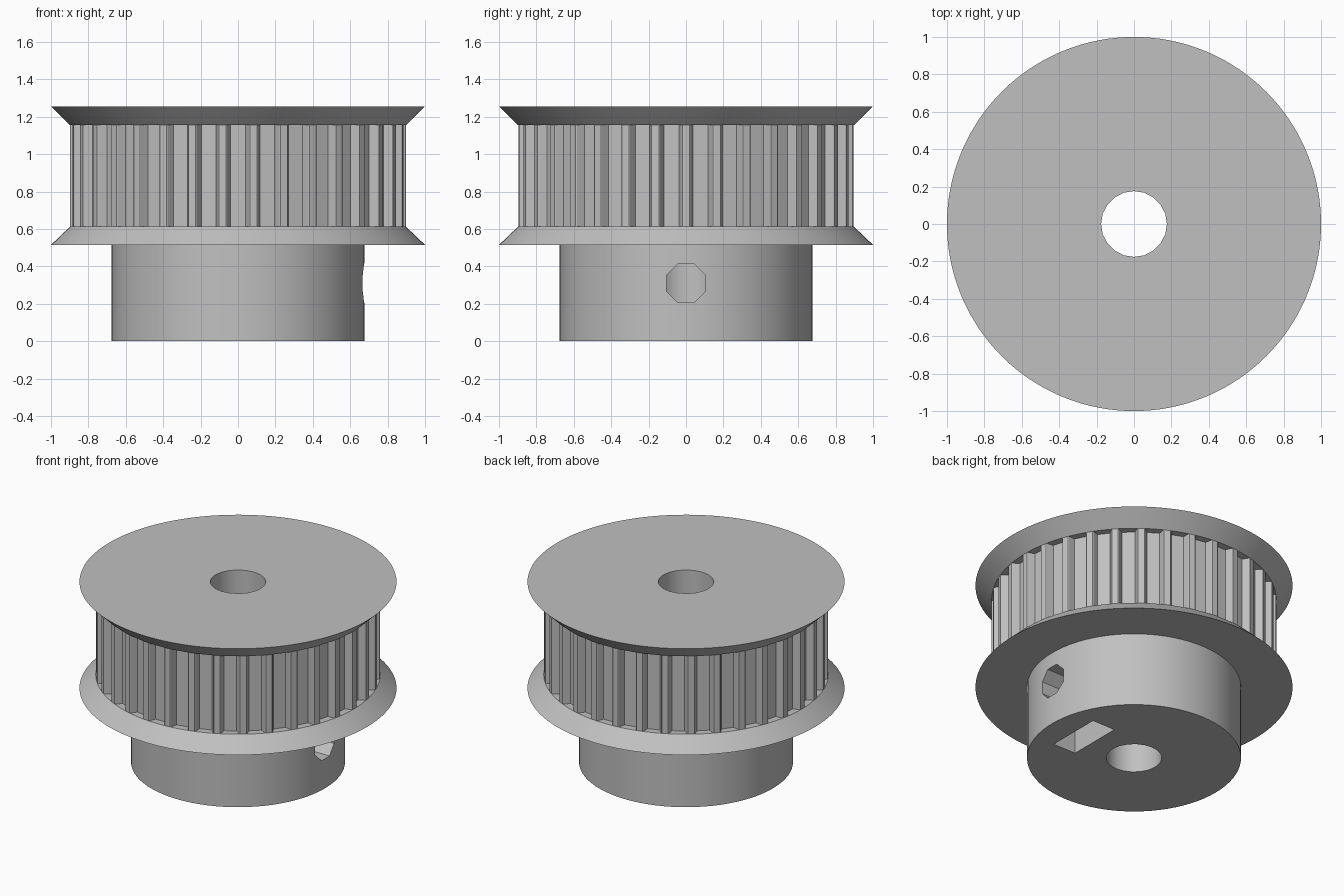
import bpy, bmesh, math
from mathutils import Matrix, Vector

cube = bpy.data.objects.get("Cube")
if cube:
    bpy.data.objects.remove(cube, do_unlink=True)

# Single plain grey
grey = bpy.data.materials.new("plain grey")
grey.use_nodes = True
colour = (0.53, 0.53, 0.53, 1)
grey.diffuse_color = colour
grey.node_tree.nodes["Principled BSDF"].inputs["Base Color"].default_value = colour

HUB_TOP, BELT_LOW, BELT_HIGH, TOP = 0.515, 0.612, 1.155, 1.255
BELT_R, RIM_R, HUB_R, BORE_R = 0.898, 1.0, 0.675, 0.176
TEETH = 34
SCREW_Z = 0.31
SLOT_X, SLOT_THICK, SLOT_WIDE = 0.412, 0.175, 0.385


def finish(name, bm):
    bmesh.ops.recalc_face_normals(bm, faces=bm.faces)
    mesh = bpy.data.meshes.new(name)
    bm.to_mesh(mesh)
    bm.free()
    mesh.materials.append(grey)
    obj = bpy.data.objects.new(name, mesh)
    bpy.context.collection.objects.link(obj)
    return obj


def frustum(name, r_low, r_high, z_low, z_high, sides, turn=0.0, place=Matrix()):
    """Closed round or polygonal solid along local z."""
    bm = bmesh.new()
    bmesh.ops.create_cone(bm, cap_ends=True, segments=sides, radius1=r_low,
                          radius2=r_high, depth=z_high - z_low)
    shift = Matrix.Translation((0, 0, (z_low + z_high) / 2))
    bmesh.ops.transform(bm, verts=bm.verts,
                        matrix=place @ shift @ Matrix.Rotation(turn, 4, 'Z'))
    return finish(name, bm)


def box(name, centre, size):
    bm = bmesh.new()
    bmesh.ops.create_cube(bm, size=1)
    bmesh.ops.transform(bm, verts=bm.verts,
                        matrix=Matrix.Translation(centre) @ Matrix.Diagonal((*size, 1)))
    return finish(name, bm)


def cut(obj, cutters):
    bpy.context.view_layer.objects.active = obj
    for cutter in cutters:
        mod = obj.modifiers.new("cut", 'BOOLEAN')
        mod.operation = 'DIFFERENCE'
        mod.solver = 'EXACT'
        mod.object = cutter
        bpy.ops.object.modifier_apply(modifier=mod.name)


# Toothed belt drum: trapezoid grooves repeated round the outline
groove = [(0.063, 0.8955), (0.058, 0.892), (0.04, 0.849)]
groove = [(-t, r) for t, r in groove] + groove[::-1]
bm = bmesh.new()
outline = []
for i in range(TEETH):
    spin = Matrix.Rotation(i * math.tau / TEETH, 4, 'Z')
    for t, r in groove:
        outline.append(bm.verts.new(spin @ Vector((t, -r, BELT_LOW))))
base = bm.faces.new(outline)
wall = bmesh.ops.extrude_face_region(bm, geom=[base], use_keep_orig=True)
lifted = [v for v in wall["geom"] if isinstance(v, bmesh.types.BMVert)]
bmesh.ops.translate(bm, verts=lifted, vec=(0, 0, BELT_HIGH - BELT_LOW))
drum = finish("belt_drum", bm)

# Hub and flared flanges
hub = frustum("hub", HUB_R, HUB_R, 0, HUB_TOP, 80)
lower = frustum("lower_flange", RIM_R, BELT_R, HUB_TOP, BELT_LOW, 136)
upper = frustum("upper_flange", BELT_R, RIM_R, BELT_HIGH, TOP, 136)

# Cutters: shaft bore, sideways screw hole, captive nut pocket with its entrance
sideways = Matrix.Translation((0, 0, SCREW_Z)) @ Matrix.Rotation(math.pi / 2, 4, 'Y')
bore = frustum("bore_cutter", BORE_R, BORE_R, -0.2, TOP + 0.2, 20)
screw = frustum("screw_cutter", 0.113, 0.113, 0, 0.9, 8, math.pi / 8, sideways)
slot = box("slot_cutter", (SLOT_X, 0, SCREW_Z / 2 - 0.1),
           (SLOT_THICK, SLOT_WIDE, SCREW_Z + 0.2))
nut = frustum("nut_cutter", 0.215, 0.215, SLOT_X - SLOT_THICK / 2,
              SLOT_X + SLOT_THICK / 2, 6, 0, sideways)
cutters = [bore, screw, slot, nut]

cut(hub, cutters)
for part in (lower, drum, upper):
    cut(part, [bore])
for cutter in cutters:
    bpy.data.objects.remove(cutter, do_unlink=True)

# Smooth round walls, keep edges crisp
bpy.ops.object.select_all(action='DESELECT')
for part in (hub, lower, drum, upper):
    part.select_set(True)
bpy.context.view_layer.objects.active = hub
bpy.ops.object.shade_smooth_by_angle(angle=math.radians(25))
